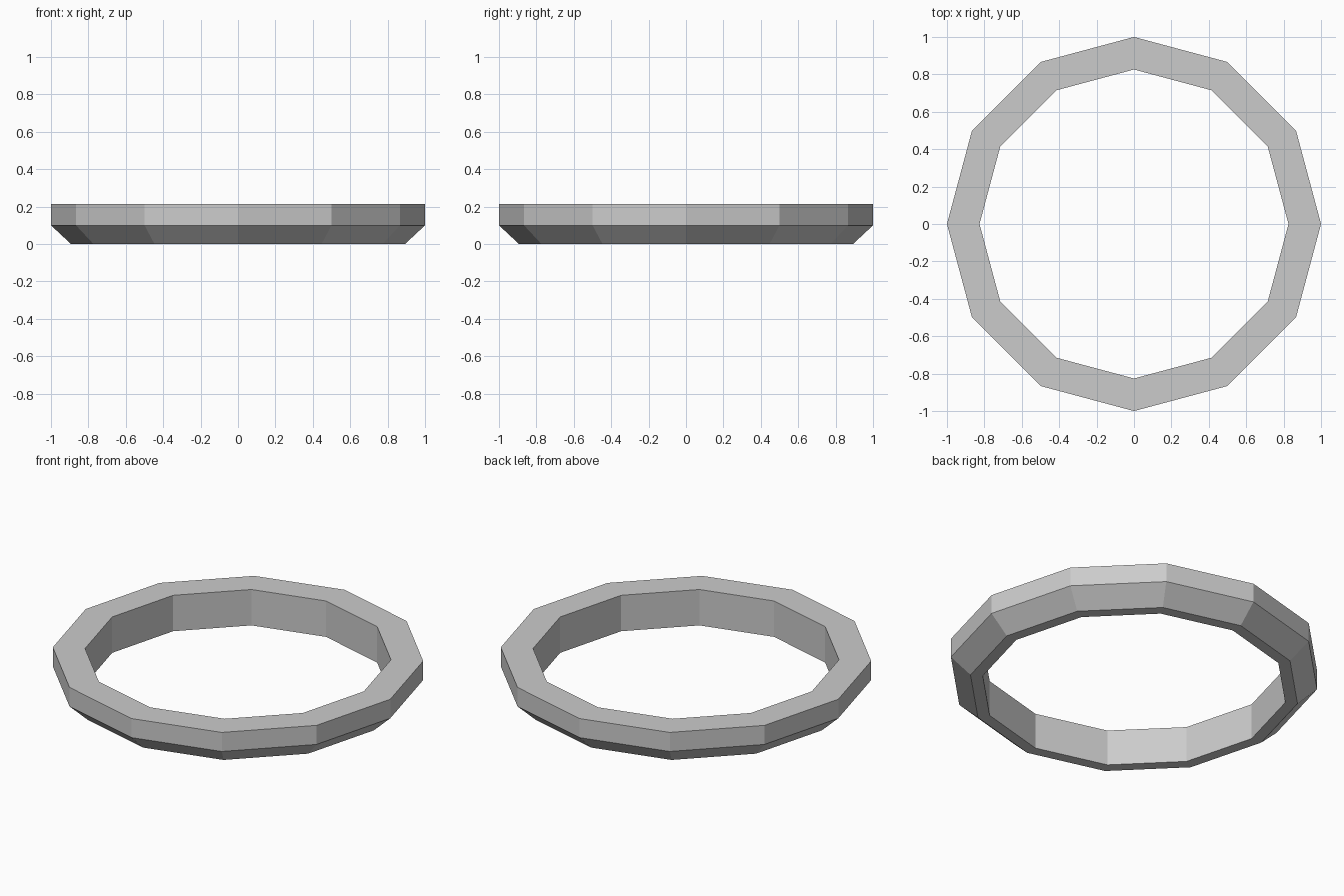
import bpy, bmesh, math

if "Cube" in bpy.data.objects:
    bpy.data.objects.remove(bpy.data.objects["Cube"])

SIDES = 12
# Cross-section (radius, z): inner wall, bottom, chamfer, outer wall, top
PROFILE = [(0.826, 0.0), (0.893, 0.0), (1.0, 0.10), (1.0, 0.213), (0.826, 0.213)]

# Faceted ring: the profile swept around z
bm = bmesh.new()
rings = []
for i in range(SIDES):
    a = 2 * math.pi * i / SIDES
    rings.append([bm.verts.new((r * math.cos(a), r * math.sin(a), z)) for r, z in PROFILE])
for i in range(SIDES):
    p, q = rings[i], rings[(i + 1) % SIDES]
    for j in range(len(PROFILE)):
        k = (j + 1) % len(PROFILE)
        bm.faces.new((p[j], q[j], q[k], p[k]))
bmesh.ops.recalc_face_normals(bm, faces=bm.faces)

mesh = bpy.data.meshes.new("ring")
bm.to_mesh(mesh)
bm.free()
bpy.context.collection.objects.link(bpy.data.objects.new("ring", mesh))
